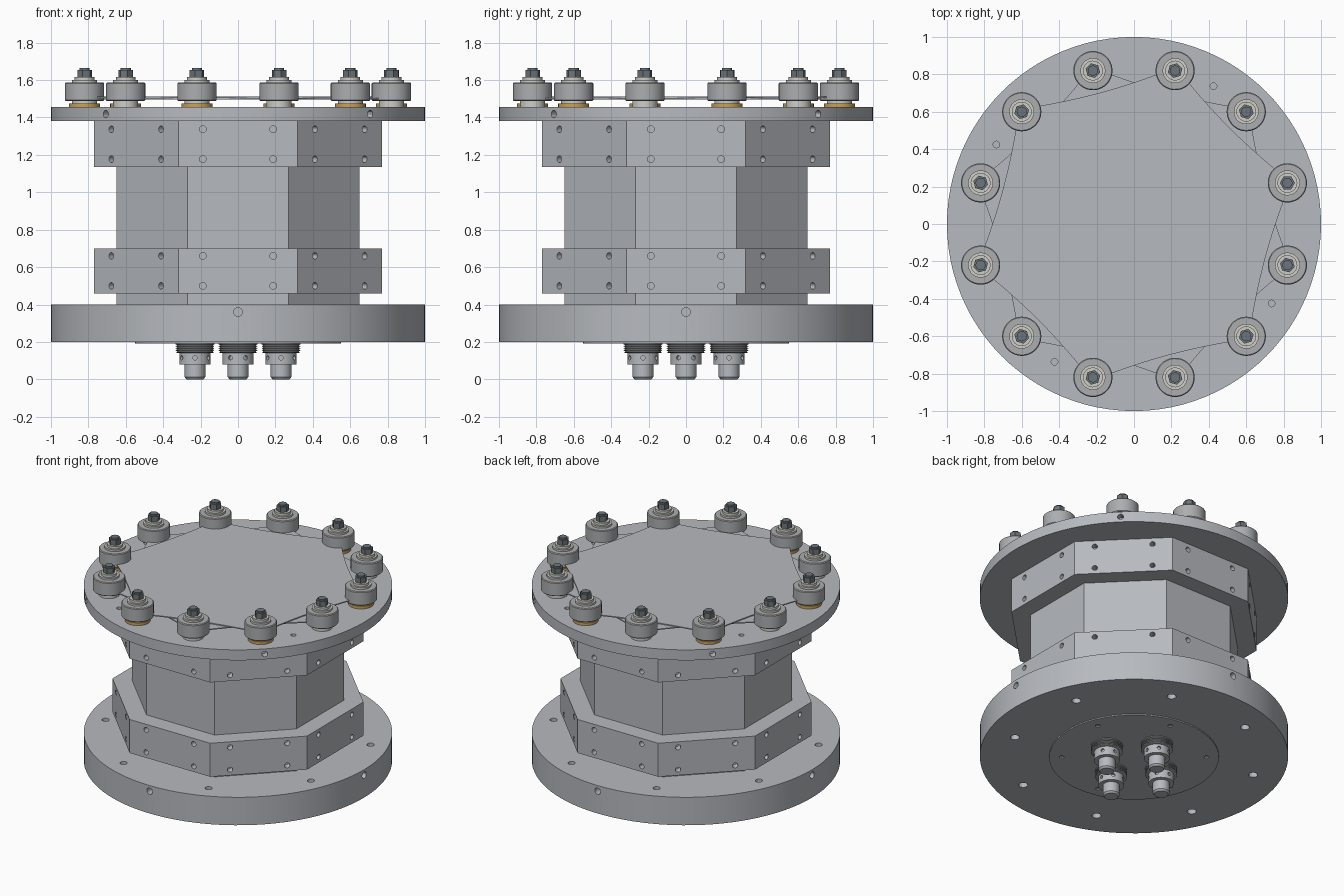
import bpy, bmesh
from math import cos, sin, radians, pi
from mathutils import Matrix, Vector

cube = bpy.data.objects.get("Cube")
if cube:
    bpy.data.objects.remove(cube)


def material(name, rgb):
    m = bpy.data.materials.new(name)
    m.use_nodes = True
    m.diffuse_color = (*rgb, 1)
    bsdf = m.node_tree.nodes["Principled BSDF"]
    bsdf.inputs["Base Color"].default_value = (*rgb, 1)
    bsdf.inputs["Roughness"].default_value = 0.6
    return m


ALUMINIUM = material("aluminium", (0.47, 0.49, 0.52))
STEEL = material("roller_steel", (0.41, 0.42, 0.43))
WASHER = material("pale_washer", (0.62, 0.61, 0.57))
SLATE = material("dark_bolt", (0.15, 0.18, 0.2))
BRASS = material("brass", (0.6, 0.36, 0.09))


def polar(r, deg, z=0.0):
    return Vector((r * cos(radians(deg)), r * sin(radians(deg)), z))


def finish(name, bm, mat, smooth=True):
    bmesh.ops.recalc_face_normals(bm, faces=bm.faces)
    mesh = bpy.data.meshes.new(name)
    bm.to_mesh(mesh)
    bm.free()
    mesh.materials.append(mat)
    ob = bpy.data.objects.new(name, mesh)
    bpy.context.collection.objects.link(ob)
    if smooth:
        smooth_edges(ob)
    return ob


def smooth_edges(ob):
    bpy.ops.object.select_all(action="DESELECT")
    ob.select_set(True)
    bpy.context.view_layer.objects.active = ob
    bpy.ops.object.shade_smooth_by_angle(angle=radians(30))


def prism(name, points, z0, z1, mat, smooth=True):
    """Extrude a flat outline from z0 up to z1."""
    bm = bmesh.new()
    face = bm.faces.new([bm.verts.new((p[0], p[1], z0)) for p in points])
    up = bmesh.ops.extrude_face_region(bm, geom=[face])
    bmesh.ops.translate(bm, vec=(0, 0, z1 - z0),
                        verts=[v for v in up["geom"] if isinstance(v, bmesh.types.BMVert)])
    return finish(name, bm, mat, smooth)


def ngon(r, sides, turn=0.0):
    return [polar(r, turn + i * 360 / sides) for i in range(sides)]


def octagon(apothem):
    return ngon(apothem / cos(pi / 8), 8, 22.5)


def lathe(name, profile, mat, steps=32):
    """Spin (radius, z) points; the profile starts and ends on the axis."""
    bm = bmesh.new()
    vs = [bm.verts.new((r, 0, z)) for r, z in profile]
    es = [bm.edges.new(pair) for pair in zip(vs, vs[1:])]
    bmesh.ops.spin(bm, geom=vs + es, axis=(0, 0, 1), cent=(0, 0, 0), angle=2 * pi, steps=steps)
    bmesh.ops.remove_doubles(bm, verts=bm.verts, dist=1e-5)
    return finish(name, bm, mat)


def steps_profile(z_start, *steps):
    """Stacked (radius, end z) cylinders as a closed profile."""
    pts, z = [(0, z_start)], z_start
    for r, z_end in steps:
        pts += [(r, z), (r, z_end)]
        z = z_end
    return pts + [(0, z)]


def drill(ob, holes, depth=0.05):
    """Cut blind holes given as (centre on surface, axis, radius)."""
    bm = bmesh.new()
    for centre, axis, r in holes:
        turn = Vector(axis).to_track_quat("Z", "Y").to_matrix().to_4x4()
        bmesh.ops.create_cone(bm, cap_ends=True, segments=14, radius1=r, radius2=r,
                              depth=2 * depth, matrix=Matrix.Translation(centre) @ turn)
    cutter = finish("hole_cutter", bm, ALUMINIUM, False)
    cutter.hide_render = True
    mod = ob.modifiers.new("holes", "BOOLEAN")
    mod.operation, mod.solver, mod.object = "DIFFERENCE", "EXACT", cutter
    bpy.context.view_layer.update()
    ob.data = bpy.data.meshes.new_from_object(ob.evaluated_get(bpy.context.evaluated_depsgraph_get()))
    ob.modifiers.clear()
    bpy.data.objects.remove(cutter)
    smooth_edges(ob)


def copy_to(ob, name, place, turn=0.0):
    twin = bpy.data.objects.new(name, ob.data)
    twin.location = place
    twin.rotation_euler.z = radians(turn)
    bpy.context.collection.objects.link(twin)


UP, DOWN = (0, 0, 1), (0, 0, -1)

# Base disc with rim and flange holes
base = prism("base_disc", ngon(1, 96), 0.2, 0.4, ALUMINIUM)
holes = [(polar(1, a, 0.36), polar(1, a), 0.023) for a in range(0, 360, 90)]
for k in range(8):
    a = 22.5 + 45 * k
    holes += [(polar(0.88, a, 0.4), UP, 0.024), (polar(0.81, a, 0.2), DOWN, 0.03)]
drill(base, holes)

# Octagonal column and its two bolted collars
prism("column", octagon(0.65), 0.4, 1.38, ALUMINIUM, False)
for name, z0, z1, rows in (("lower_collar", 0.46, 0.7, (0.5, 0.66)),
                           ("upper_collar", 1.135, 1.38, (1.177, 1.337))):
    collar = prism(name, octagon(0.77), z0, z1, ALUMINIUM, False)
    holes = []
    for k in range(8):
        out, side = polar(1, 45 * k), polar(1, 45 * k + 90)
        holes += [(out * 0.77 + side * s + Vector((0, 0, z)), out, 0.018)
                  for s in (-0.188, 0.188) for z in rows]
    drill(collar, holes)

# Top disc
top = prism("top_disc", ngon(1, 96), 1.38, 1.455, ALUMINIUM)
holes = [(polar(1, a, 1.418), polar(1, a), 0.02) for a in range(45, 360, 90)]
holes += [(polar(0.85, a, 1.455), UP, 0.018) for a in range(60, 360, 90)]
drill(top, holes)


# Two overlapping scalloped plates held by the rollers
def star(turn, tip=0.87, valley=0.725, n=10):
    points = []
    for k in range(6):
        a, b = polar(tip, turn + 60 * k), polar(tip, turn + 60 * k + 60)
        low = polar(valley, turn + 60 * k + 30)
        mid = (a + b) / 2
        for i in range(n):
            t = i / n
            points.append(a.lerp(b, t) + (low - mid) * 4 * t * (1 - t))
    return points


prism("upper_scalloped_plate", star(15), 1.505, 1.512, ALUMINIUM)
prism("lower_scalloped_plate", star(45), 1.496, 1.503, ALUMINIUM)

# Roller posts: the first of each part is built, then copied around
roller = [(0, 1.488), (0.1, 1.488), (0.105, 1.493), (0.105, 1.582), (0.1, 1.587), (0, 1.587)]
parts = [
    lathe("post_neck", steps_profile(1.455, (0.067, 1.49)), WASHER),
    lathe("roller", roller, STEEL),
    lathe("roller_washer", steps_profile(1.587, (0.067, 1.6), (0.053, 1.617)), WASHER),
    prism("bolt_head", ngon(0.04, 6), 1.617, 1.655, SLATE, False),
    lathe("bolt_tip", steps_profile(1.655, (0.027, 1.665)), SLATE, 16),
]
brass = lathe("brass_bush", steps_profile(1.455, (0.083, 1.475)), BRASS)
for k in range(12):
    a = 15 + 30 * k
    for part in parts + ([brass] if k % 2 == 0 else []):
        if k == 0:
            part.location = polar(0.849, a)
        else:
            copy_to(part, f"{part.name}_{k + 1}", polar(0.849, a), a)

# Cover under the base
cover = prism("bottom_cover", ngon(0.55, 64), 0.192, 0.2, ALUMINIUM)
drill(cover, [(polar(0.47, 60 * k + 20, 0.192), DOWN, 0.016) for k in range(6)])

# Four connectors: ribbed collar, notched nut and plug
thread = [(0, 0.195), (0.105, 0.195)]
for k in range(4):
    z = 0.187 - 0.011 * k
    thread += [(0.103, z), (0.096, z - 0.003), (0.096, z - 0.006), (0.103, z - 0.009)]
thread += [(0.095, 0.142), (0, 0.142)]
plug = [(0, 0.1), (0.055, 0.1), (0.055, 0.012), (0.045, 0), (0, 0)]
connector = [lathe("connector_thread", thread, STEEL),
             lathe("connector_nut", steps_profile(0.08, (0.083, 0.145)), ALUMINIUM),
             lathe("connector_plug", plug, ALUMINIUM)]
drill(connector[1], [(polar(0.083, a, z), polar(1, a), 0.012)
                     for a in range(30, 360, 60) for z in (0.115,)], 0.015)
for k in range(4):
    for part in connector:
        if k == 0:
            part.location = polar(0.23, 0)
        else:
            copy_to(part, f"{part.name}_{k + 1}", polar(0.23, 90 * k), 90 * k)
